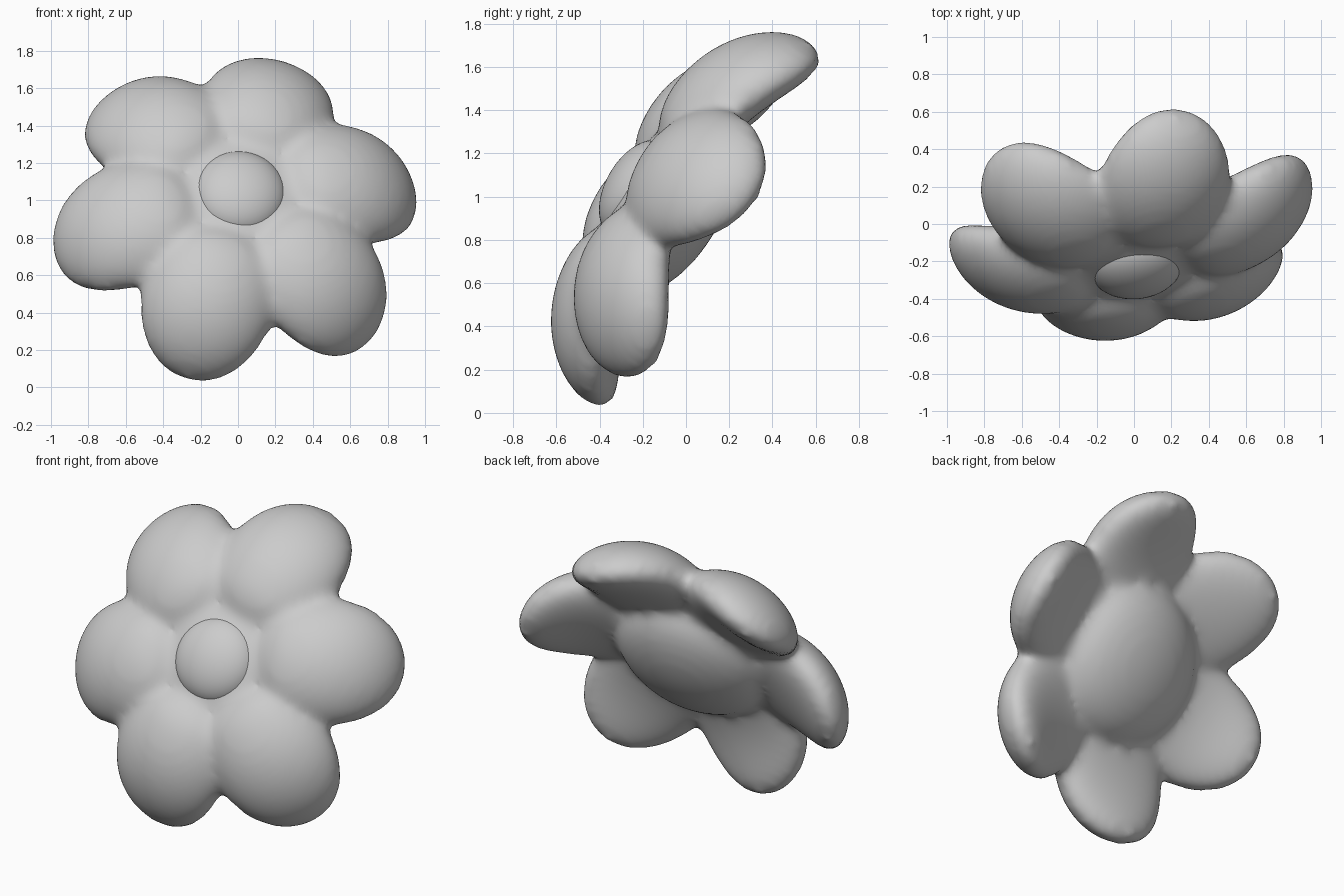
import bpy, bmesh
from math import radians, sin, cos
from mathutils import Matrix, Vector

cube = bpy.data.objects.get("Cube")
if cube:
    bpy.data.objects.remove(cube)

# Single matte grey
grey = bpy.data.materials.new("matte_grey")
grey.use_nodes = True
grey.diffuse_color = (0.6, 0.6, 0.6, 1)
grey.node_tree.nodes["Principled BSDF"].inputs["Base Color"].default_value = (0.6, 0.6, 0.6, 1)

# Flower frame: local x points along the top petal, local z out of the face
face = Vector((0.10, -0.86, 0.50)).normalized()
up = Vector((0.255, 0.511, 0.82))
up = (up - face * up.dot(face)).normalized()
side = face.cross(up)
frame = Matrix((up, side, face)).transposed().to_4x4()
frame.translation = (0.025, -0.315, 1.10)

BEND_START = 0.4
BEND_RADIUS = 0.625


def ellipsoid(bm, centre, size):
    verts = bmesh.ops.create_uvsphere(bm, u_segments=40, v_segments=24, radius=1)["verts"]
    for v in verts:
        v.co = Vector(centre) + Vector(a * b for a, b in zip(v.co, size))
    return verts


def droop(co):
    """Roll the outer part of a petal backwards and dish its inner end."""
    x, y, z = co
    if x > BEND_START:
        angle = (x - BEND_START) / BEND_RADIUS
        arm = BEND_RADIUS + z
        x = BEND_START + arm * sin(angle)
        z = arm * cos(angle) - BEND_RADIUS
    else:
        z -= 0.8 * (BEND_START + 0.1 - x) ** 2 - 0.008
    return Vector((x, y, z - 0.35 * y * y - 0.17))


def finish(bm, name):
    mesh = bpy.data.meshes.new(name)
    bm.to_mesh(mesh)
    bm.free()
    mesh.materials.append(grey)
    mesh.shade_smooth()
    obj = bpy.data.objects.new(name, mesh)
    obj.matrix_world = frame
    bpy.context.collection.objects.link(obj)
    return obj


# Six puffy petals that roll backwards at their tips
bm = bmesh.new()
for k in range(6):
    petal = ellipsoid(bm, (0.56, 0, 0), (0.54, 0.37, 0.175))
    for v in petal:
        v.co = droop(v.co)
    bmesh.ops.rotate(bm, verts=petal, cent=(0, 0, 0),
                     matrix=Matrix.Rotation(radians(60 * k), 3, "Z"))

# Flat web between the petals and a thick core behind them
ellipsoid(bm, (0, 0, -0.2), (0.68, 0.68, 0.11))
ellipsoid(bm, (0, 0, -0.27), (0.47, 0.47, 0.25))

# Fuse everything into one soft body
body = finish(bm, "petals")
remesh = body.modifiers.new("fuse", "REMESH")
remesh.mode = "VOXEL"
remesh.voxel_size = 0.025
remesh.use_smooth_shade = True
soften = body.modifiers.new("soften", "SMOOTH")
soften.factor = 0.5
soften.iterations = 20

# Domed centre button
bm = bmesh.new()
ellipsoid(bm, (-0.01, 0, -0.115), (0.25, 0.25, 0.15))
finish(bm, "centre_button")
